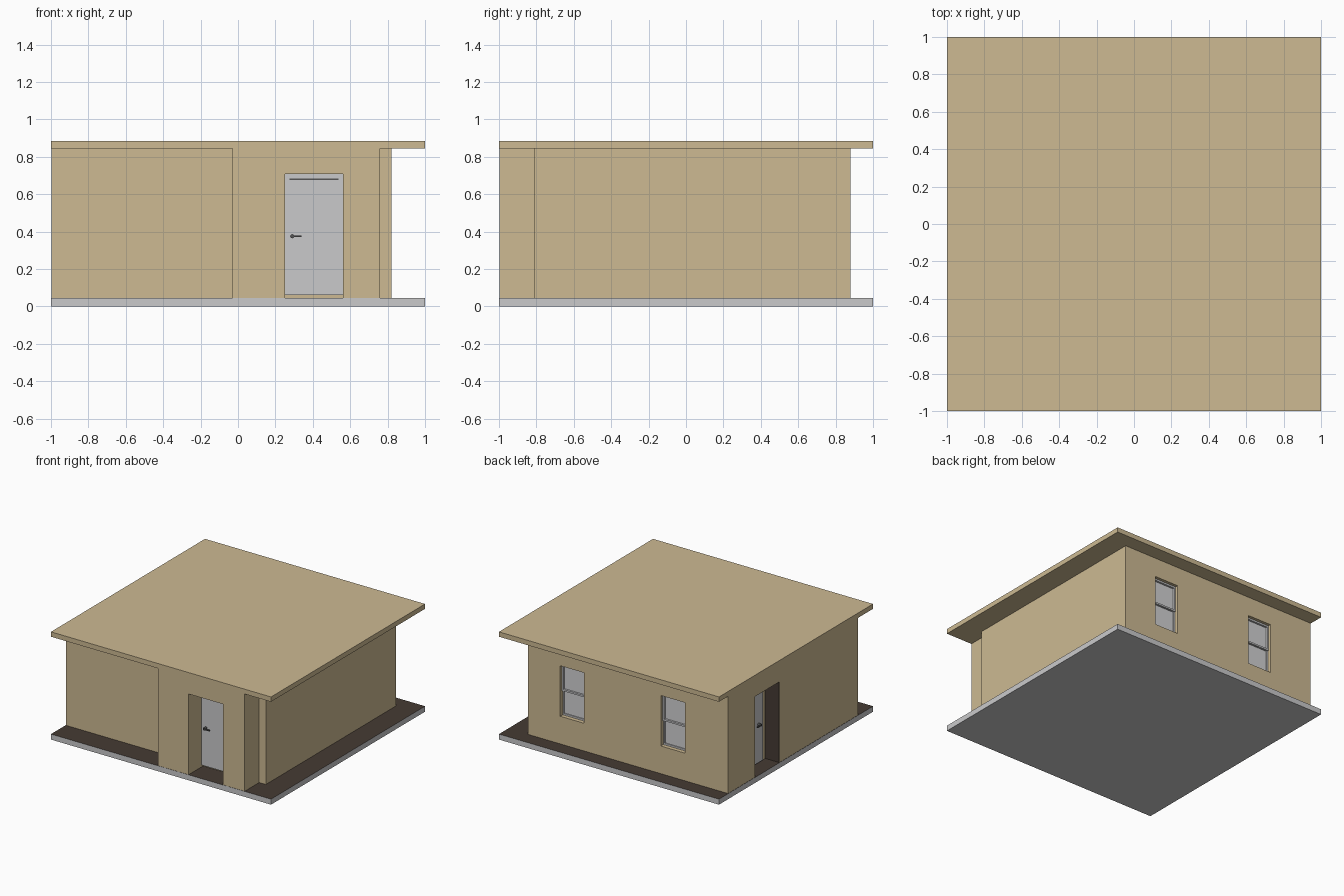
import bpy, bmesh, math
from mathutils import Matrix, Vector

cube = bpy.data.objects.get("Cube")
if cube:
    bpy.data.objects.remove(cube, do_unlink=True)


def material(name, r, g, b):
    m = bpy.data.materials.new(name)
    m.use_nodes = True
    m.diffuse_color = (r, g, b, 1)
    m.node_tree.nodes["Principled BSDF"].inputs["Base Color"].default_value = (r, g, b, 1)
    return m


TAN = material("tan_plaster", 0.61, 0.49, 0.29)
GREY = material("light_grey", 0.59, 0.59, 0.6)
BROWN = material("dark_brown", 0.06, 0.043, 0.033)
GLASS = material("pale_glass", 0.64, 0.64, 0.65)
DARK = material("dark_metal", 0.09, 0.09, 0.09)


def finish(name, bm, mat, matrix=Matrix()):
    bmesh.ops.recalc_face_normals(bm, faces=bm.faces)
    mesh = bpy.data.meshes.new(name)
    bm.to_mesh(mesh)
    bm.free()
    mesh.materials.append(mat)
    obj = bpy.data.objects.new(name, mesh)
    obj.matrix_world = matrix
    bpy.context.collection.objects.link(obj)
    return obj


def box(name, x, y, z, mat, matrix=Matrix()):
    """Box from (low, high) ranges on each axis."""
    bm = bmesh.new()
    size = [r[1] - r[0] for r in (x, y, z)]
    mid = [sum(r) / 2 for r in (x, y, z)]
    bmesh.ops.create_cube(bm, size=1, matrix=Matrix.Translation(mid) @ Matrix.Diagonal((*size, 1)))
    return finish(name, bm, mat, matrix)


def doorway_block(name, start, end, left, right, depth, mat, matrix):
    """Wall block with a doorway open to the floor, extruded along local y."""
    outline = [(start, FLOOR), (left, FLOOR), (left, DOOR_TOP), (right, DOOR_TOP),
               (right, FLOOR), (end, FLOOR), (end, EAVES), (start, EAVES)]
    bm = bmesh.new()
    face = bm.faces.new([bm.verts.new((u, 0, z)) for u, z in outline])
    new = bmesh.ops.extrude_face_region(bm, geom=[face])["geom"]
    bmesh.ops.translate(bm, vec=(0, depth, 0),
                        verts=[v for v in new if isinstance(v, bmesh.types.BMVert)])
    return finish(name, bm, mat, matrix)


def door(prefix, width, handle_x, reach, matrix):
    """Door leaf facing local -y with a lever handle and a top groove strip."""
    bottom = FLOOR + 0.015
    box(prefix + "_door", (0, width), (-0.02, 0.005), (bottom, DOOR_TOP), GREY, matrix)
    box(prefix + "_door_strip", (0.025, width - 0.025), (-0.024, -0.018),
        (0.675, 0.683), DARK, matrix)
    bm = bmesh.new()
    turn = Matrix.Translation((handle_x, -0.03, 0.375)) @ Matrix.Rotation(math.pi / 2, 4, "X")
    bmesh.ops.create_cone(bm, cap_ends=True, segments=16, radius1=0.011, radius2=0.011,
                          depth=0.03, matrix=turn)
    finish(prefix + "_handle_rose", bm, DARK, matrix)
    lever = sorted((handle_x, handle_x + reach))
    box(prefix + "_handle_lever", lever, (-0.05, -0.04), (0.371, 0.38), DARK, matrix)


FLOOR, EAVES, TOP, DOOR_TOP = 0.045, 0.845, 0.885, 0.708
WEST, EAST, SOUTH, NORTH = -0.87, 0.82, -0.81, 0.88

# Ground slab with a dark floor surface
slab = box("ground_slab", (-1, 1), (-1, 1), (0, FLOOR), GREY)
slab.data.materials.append(BROWN)
for p in slab.data.polygons:
    p.material_index = int(p.normal.z > 0.5)

# Flat roof and main room
box("flat_roof", (-1, 1), (-1, 1), (EAVES, TOP), TAN)
room = box("main_room", (WEST, EAST), (SOUTH, NORTH), (FLOOR, EAVES), TAN)

# Front porch block and its door
doorway_block("front_porch", -0.03, 0.76, 0.25, 0.562, SOUTH + 0.998, TAN,
              Matrix.Translation((0, -0.998, 0)))
door("front", 0.312, 0.04, 0.05, Matrix.Translation((0.25, SOUTH, 0)))

# Side block along the whole right wall, with its door
quarter = Matrix.Rotation(-math.pi / 2, 4, "Z")
doorway_block("side_block", -NORTH, -SOUTH, -0.53, -0.21, WEST + 0.998, TAN,
              Matrix.Translation((-0.998, 0, 0)) @ quarter)
door("side", 0.26, 0.2, -0.05, Matrix.Translation((WEST, 0.53, 0)) @ quarter)
box("side_door_jamb", (-0.996, WEST), (0.208, 0.214), (FLOOR, DOOR_TOP), BROWN)

# Back windows: recess, two sashes and their glass
DEPTH, LOW, HIGH, RAIL = 0.045, 0.272, 0.687, 0.478
for side, left, right in (("left", 0.309, 0.527), ("right", -0.605, -0.387)):
    cutter = box(side + "_window_cutter", (left, right), (NORTH - DEPTH, NORTH + 0.1),
                 (LOW, HIGH), TAN)
    cutter.hide_render = True
    cutter.hide_viewport = True
    cut = room.modifiers.new(side + "_window_recess", "BOOLEAN")
    cut.operation = "DIFFERENCE"
    cut.solver = "EXACT"
    cut.object = cutter
    back = NORTH - DEPTH
    box(side + "_window_glass", (left, right), (back - 0.004, back + 0.004), (LOW, HIGH), GLASS)
    for sash, low, high, front in (("lower", LOW, RAIL + 0.006, 0.012),
                                   ("upper", RAIL - 0.006, HIGH, 0.02)):
        name = side + "_window_" + sash
        span = (back - 0.002, back + front)
        for part, x in (("stile_a", (left, left + 0.012)), ("stile_b", (right - 0.012, right))):
            box(name + "_" + part, x, span, (low, high), GREY)
        for part, z in (("bottom_rail", (low, low + 0.014)), ("top_rail", (high - 0.014, high))):
            box(name + "_" + part, (left + 0.012, right - 0.012), span, z, GREY)
